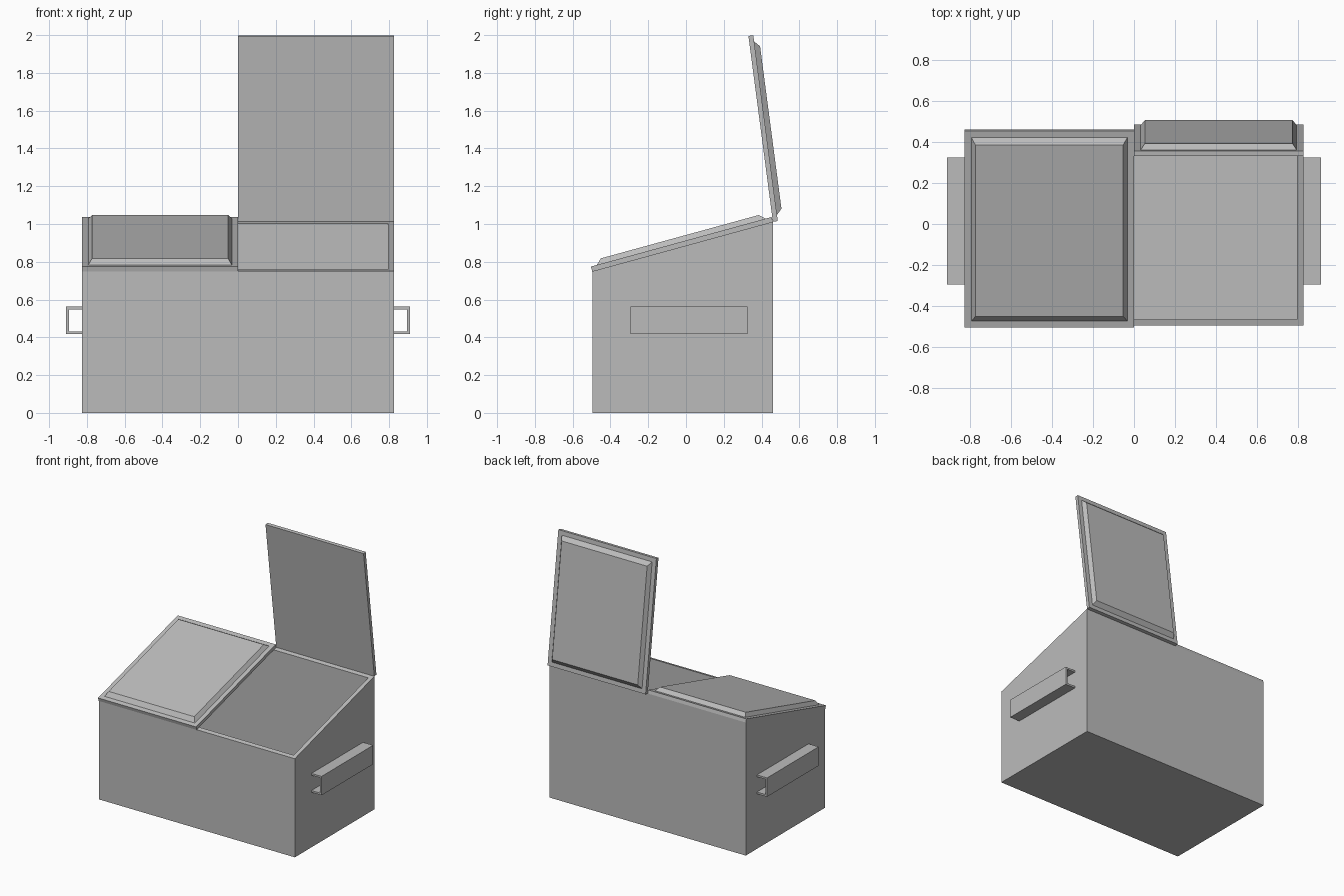
import bpy, bmesh, math
from mathutils import Matrix

if "Cube" in bpy.data.objects:
    bpy.data.objects.remove(bpy.data.objects["Cube"], do_unlink=True)

grey = bpy.data.materials.new("painted grey steel")
grey.use_nodes = True
GREY = (0.5, 0.5, 0.5, 1)
grey.diffuse_color = GREY
grey.node_tree.nodes["Principled BSDF"].inputs["Base Color"].default_value = GREY

HALF_W, FRONT, BACK = 0.825, -0.495, 0.46
FRONT_Z, BACK_Z = 0.75, 1.012
SLOPE = math.atan2(BACK_Z - FRONT_Z, BACK - FRONT)


def finish(name, bm, matrix=None):
    bmesh.ops.recalc_face_normals(bm, faces=bm.faces[:])
    mesh = bpy.data.meshes.new(name)
    bm.to_mesh(mesh)
    bm.free()
    mesh.materials.append(grey)
    obj = bpy.data.objects.new(name, mesh)
    bpy.context.collection.objects.link(obj)
    if matrix:
        obj.matrix_world = matrix
    return obj


def prism(bm, profile, axis_points, length):
    """Extrude a closed outline, mapped to 3D by axis_points, along a vector."""
    face = bm.faces.new([bm.verts.new(axis_points(*p)) for p in profile])
    new = bmesh.ops.extrude_face_region(bm, geom=[face])["geom"]
    verts = [g for g in new if isinstance(g, bmesh.types.BMVert)]
    bmesh.ops.translate(bm, verts=verts, vec=length)
    bmesh.ops.recalc_face_normals(bm, faces=bm.faces[:])


# Container: wedge-topped box, hollowed through its sloping top
bm = bmesh.new()
side = [(FRONT, 0), (BACK, 0), (BACK, BACK_Z), (FRONT, FRONT_Z)]
prism(bm, side, lambda y, z: (-HALF_W, y, z), (2 * HALF_W, 0, 0))
top = max(bm.faces, key=lambda f: f.calc_center_median().z)
bmesh.ops.inset_individual(bm, faces=[top], thickness=0.043)
hole = bmesh.ops.extrude_face_region(bm, geom=[top])["geom"]
for v in (g for g in hole if isinstance(g, bmesh.types.BMVert)):
    v.co.z = 0.04
if top.is_valid:
    bmesh.ops.delete(bm, geom=[top], context="FACES_ONLY")
finish("container", bm)


# Lids: slab with a raised bevelled panel, hinged at the top back edge
def lid(name, x0, x1, angle):
    length, thick, rise = 0.992, 0.026, 0.028
    bm = bmesh.new()
    prism(bm, [(x0, 0), (x1, 0), (x1, -length), (x0, -length)],
          lambda x, y: (x, y, 0), (0, 0, thick))
    top = max(bm.faces, key=lambda f: f.calc_center_median().z)
    bmesh.ops.inset_individual(bm, faces=[top], thickness=0.046)
    new = bmesh.ops.extrude_face_region(bm, geom=[top])["geom"]
    if top.is_valid:
        bmesh.ops.delete(bm, geom=[top], context="FACES_ONLY")
    mid = (x0 + x1) / 2
    for v in (g for g in new if isinstance(g, bmesh.types.BMVert)):
        v.co.z += rise
        v.co.x += math.copysign(0.02, mid - v.co.x)
        v.co.y += math.copysign(0.03, -length / 2 - v.co.y)
    finish(name, bm, Matrix.Translation((0, BACK, BACK_Z)) @ Matrix.Rotation(angle, 4, "X"))


lid("closed_lid", -HALF_W, 0, SLOPE)
lid("open_lid", 0, HALF_W, -math.radians(82.5))

# Side lifting channels: C-section with open ends
for name, s in (("left_channel", 1), ("right_channel", -1)):
    a, b, lo, hi, t = HALF_W, 0.91, 0.418, 0.562, 0.014
    outline = [(a, lo), (b, lo), (b, hi), (a, hi),
               (a, hi - t), (b - t, hi - t), (b - t, lo + t), (a, lo + t)]
    bm = bmesh.new()
    prism(bm, outline, lambda x, z: (s * x, -0.295, z), (0, 0.62, 0))
    finish(name, bm)
